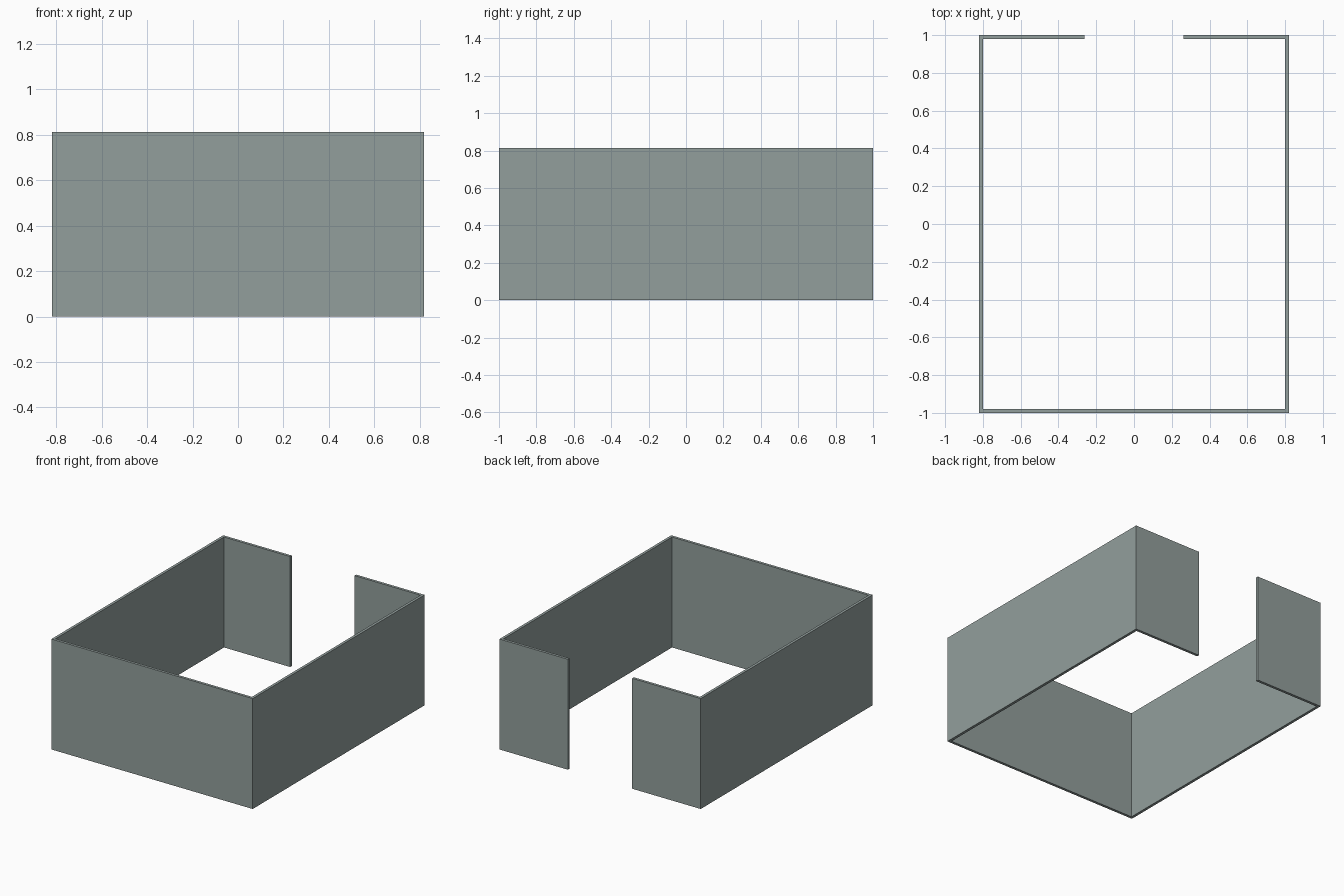
import bpy, bmesh

if "Cube" in bpy.data.objects:
    bpy.data.objects.remove(bpy.data.objects["Cube"])

W, D, H, T, GAP = 0.82, 1.0, 0.813, 0.02, 0.262  # half width, half depth, height, wall, half opening

# Right half of the wall outline, from the front centre round to the doorway
outer = [(0, -D), (W, -D), (W, D), (GAP, D)]
inner = [(GAP, D - T), (W - T, D - T), (W - T, -D + T), (0, -D + T)]

# Quads between outer and inner outline, mirrored to the left
bm = bmesh.new()
n = len(outer)
for s in (1, -1):
    o = [bm.verts.new((s * x, y, 0)) for x, y in outer]
    i = [bm.verts.new((s * x, y, 0)) for x, y in reversed(inner)]
    for k in range(n - 1):
        bm.faces.new((o[k], o[k + 1], i[k + 1], i[k]))
bmesh.ops.remove_doubles(bm, verts=bm.verts, dist=1e-5)

# Raise the outline into walls
res = bmesh.ops.extrude_face_region(bm, geom=bm.faces[:], use_keep_orig=True)
top = [v for v in res["geom"] if isinstance(v, bmesh.types.BMVert)]
bmesh.ops.translate(bm, verts=top, vec=(0, 0, H))
bmesh.ops.recalc_face_normals(bm, faces=bm.faces)

mesh = bpy.data.meshes.new("enclosure_walls")
bm.to_mesh(mesh)
bm.free()
walls = bpy.data.objects.new("enclosure_walls", mesh)
bpy.context.collection.objects.link(walls)

# Dark green-grey colour
mat = bpy.data.materials.new("grey_green")
mat.diffuse_color = (0.29, 0.345, 0.335, 1)
mat.use_nodes = True
mat.node_tree.nodes["Principled BSDF"].inputs["Base Color"].default_value = mat.diffuse_color
mesh.materials.append(mat)
